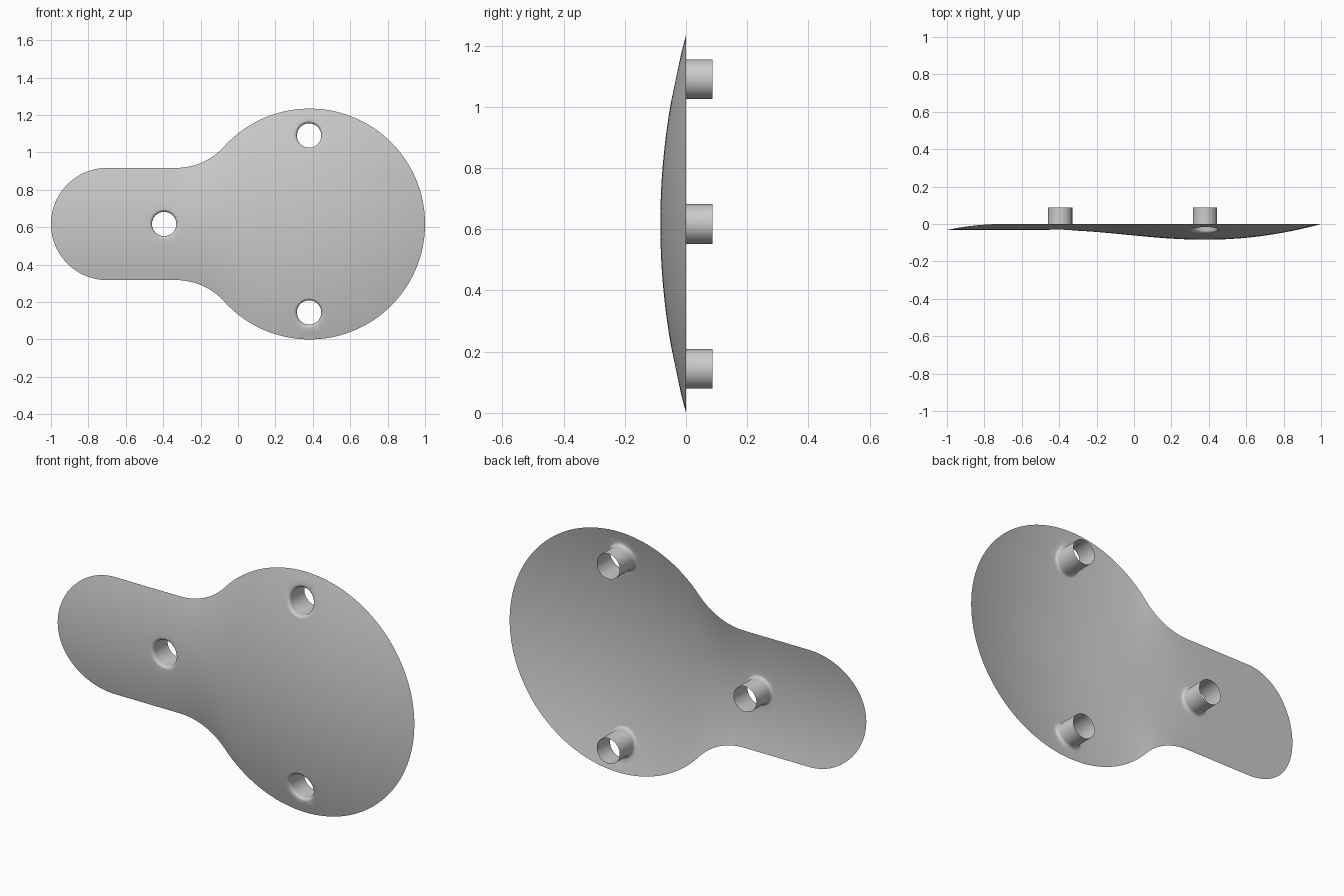
import bpy, bmesh
from math import sin, cos, pi, sqrt, atan2
from mathutils import Vector
from mathutils.geometry import delaunay_2d_cdt

if "Cube" in bpy.data.objects:
    bpy.data.objects.remove(bpy.data.objects["Cube"])

CX, R, H = 0.383, 0.617, 0.30       # disc centre x, disc radius (also mid z), handle half width
CAP, XF = -0.70, -0.33              # handle cap centre, start of neck fillet
RIDGE, HANDLE, BACK = -0.084, -0.032, 0.087
D = CX - XF
F = (D * D + H * H - R * R) / (2 * (R - H))   # neck fillet radius
XT = CX - D * R / (R + F)                     # where fillet meets disc
HOLES = [(-0.395, 0.0), (0.38, 0.473), (0.38, -0.473)]
TUBE, FIL, SEG = 0.065, 0.016, 48


def half_width(x):
    if x < CAP:
        return sqrt(max(0, H * H - (x - CAP) ** 2))
    if x < XF:
        return H
    if x < XT:
        return H + F - sqrt(F * F - (x - XF) ** 2)
    return sqrt(max(0, R * R - (x - CX) ** 2))


def depth(x, z):
    # spherical dish on the right, blending to an arched handle on the left
    if x > CX:
        return RIDGE * (1 - ((x - CX) ** 2 + z * z) / R ** 2)
    t = min(1, max(0, (x + 0.45) / (CX + 0.45)))
    ridge = HANDLE + (RIDGE - HANDLE) * (1 - cos(pi * t)) / 2
    w = H if x < XF else half_width(x)
    return ridge * (1 - (z / w) ** 2)


def arc(cx, cz, r, a0, a1, n):
    return [(cx + r * cos(a0 + (a1 - a0) * i / n),
             cz + r * sin(a0 + (a1 - a0) * i / n)) for i in range(n + 1)]


# outline: upper half, then mirrored
upper = arc(CAP, 0, H, pi, pi / 2, 24)
upper += [(CAP + (XF - CAP) * i / 16, H) for i in range(1, 16)]
upper += arc(XF, H + F, F, -pi / 2, atan2(-(H + F), D), 16)
upper += arc(CX, 0, R, atan2(H + F, -D), 0, 72)[1:]
outline = upper + [(x, -z) for x, z in reversed(upper[1:-1])]

# constrained points: outline, hole rims, interior grid
loops = [outline] + [arc(x, z, TUBE + FIL, 0, 2 * pi, SEG)[:-1] for x, z in HOLES]
pts, edges = [], []
for lp in loops:
    b, n = len(pts), len(lp)
    pts += [Vector(p) for p in lp]
    edges += [(b + i, b + (i + 1) % n) for i in range(n)]
rim = list(pts)
STEP = 0.026
for i in range(-38, 39):
    for j in range(-24, 25):
        p = Vector((i * STEP, j * STEP))
        if abs(p.y) >= half_width(p.x):
            continue
        if any((p - Vector(h)).length < TUBE + FIL + 0.012 for h in HOLES):
            continue
        if min((p - q).length_squared for q in rim) > 0.014 ** 2:
            pts.append(p)

res = delaunay_2d_cdt(pts, edges, [], 0, 1e-6)
verts2, faces2, orig = res[0], res[2], res[3]

# curved plate
bm = bmesh.new()
vs = [bm.verts.new((p.x, depth(p.x, p.y), p.y + R)) for p in verts2]
for f in faces2:
    c = sum((verts2[i] for i in f), Vector((0, 0))) / len(f)
    if abs(c.y) > half_width(c.x):
        continue
    if any((c - Vector(h)).length < TUBE + FIL - 0.001 for h in HOLES):
        continue
    bm.faces.new([vs[i] for i in f])

# tubes: fillet rolled from each hole rim, then a straight wall to the back
lookup = {o: k for k, os in enumerate(orig) for o in os}
start = len(outline)
for x, z in HOLES:
    ring = [vs[lookup[start + i]] for i in range(SEG)]
    start += SEG
    base = [v.co.y for v in ring]
    for k in range(1, 8):
        a = min(k, 6) / 6 * pi / 2
        r = TUBE + FIL * (1 - sin(a))
        new = []
        for i in range(SEG):
            t = 2 * pi * i / SEG
            y = BACK if k == 7 else base[i] + FIL * (1 - cos(a))
            new.append(bm.verts.new((x + r * cos(t), y, z + R + r * sin(t))))
        for i in range(SEG):
            j = (i + 1) % SEG
            bm.faces.new((ring[i], ring[j], new[j], new[i]))
        ring = new

bmesh.ops.delete(bm, geom=[v for v in bm.verts if not v.link_faces], context='VERTS')
bmesh.ops.recalc_face_normals(bm, faces=bm.faces)
if sum(f.normal.y * f.calc_area() for f in bm.faces) > 0:
    bmesh.ops.reverse_faces(bm, faces=bm.faces)
for f in bm.faces:
    f.smooth = True
mesh = bpy.data.meshes.new("curved_plate")
bm.to_mesh(mesh)
bm.free()
plate = bpy.data.objects.new("curved_plate", mesh)
bpy.context.collection.objects.link(plate)
